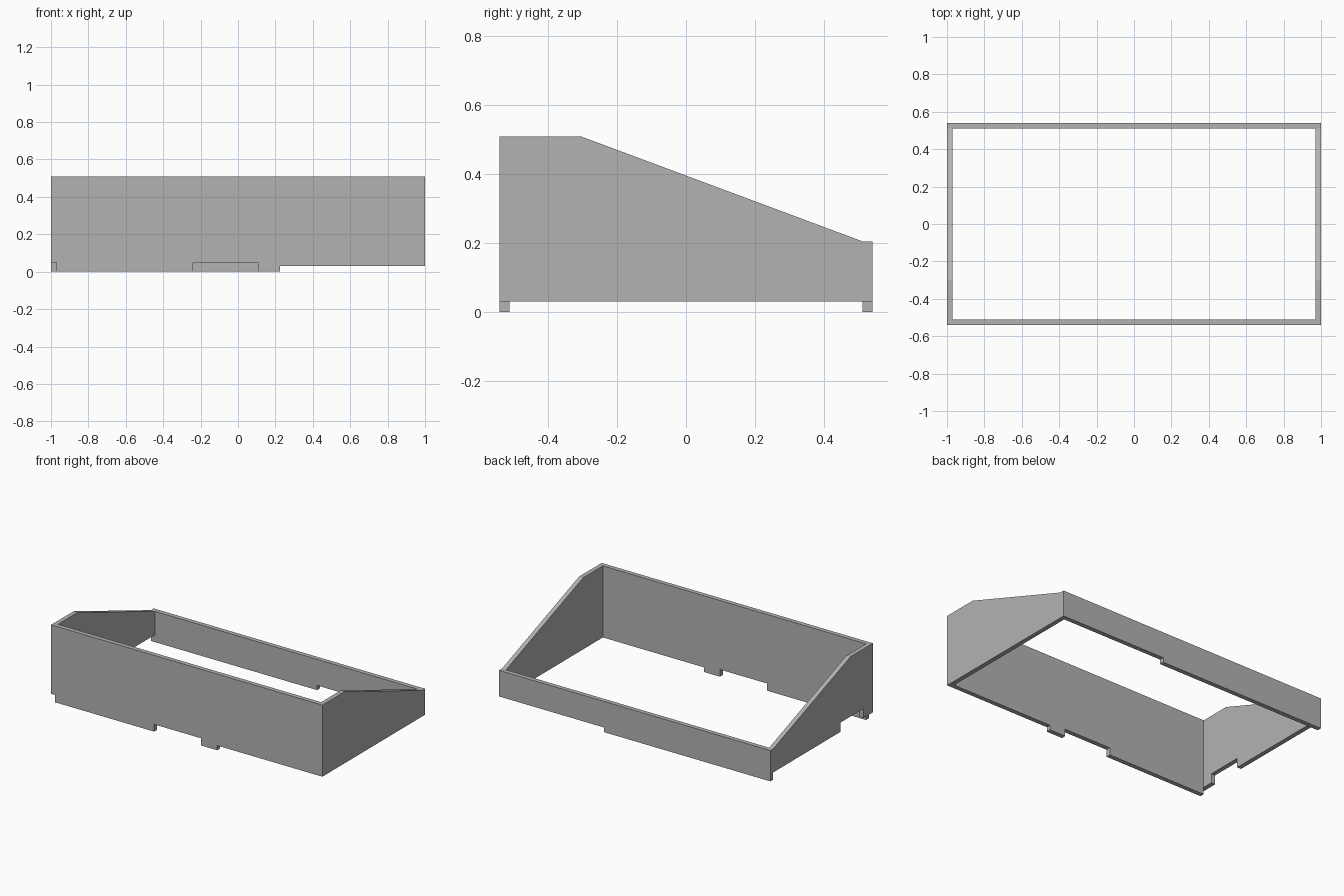
import bpy
import bmesh

cube = bpy.data.objects.get("Cube")
if cube:
    bpy.data.objects.remove(cube, do_unlink=True)

LENGTH, DEPTH, WALL = 1.0, 0.54, 0.03   # half length, half depth, wall thickness

grey = bpy.data.materials.new("plain_grey")
grey.use_nodes = True
colour = (0.45, 0.45, 0.45, 1.0)
grey.diffuse_color = colour
grey.node_tree.nodes["Principled BSDF"].inputs["Base Color"].default_value = colour


def prism(name, profile, x0, x1):
    """Extrude a (y, z) profile along x."""
    bm = bmesh.new()
    face = bm.faces.new([bm.verts.new((x0, y, z)) for y, z in profile])
    ext = bmesh.ops.extrude_face_region(bm, geom=[face])
    moved = [v for v in ext["geom"] if isinstance(v, bmesh.types.BMVert)]
    bmesh.ops.translate(bm, verts=moved, vec=(x1 - x0, 0, 0))
    bmesh.ops.recalc_face_normals(bm, faces=bm.faces)
    mesh = bpy.data.meshes.new(name)
    bm.to_mesh(mesh)
    bm.free()
    mesh.materials.append(grey)
    obj = bpy.data.objects.new(name, mesh)
    bpy.context.collection.objects.link(obj)
    return obj


def cut(target, name, x, y, z):
    """Subtract a box given by its x, y and z ranges."""
    box = [(y[0], z[0]), (y[1], z[0]), (y[1], z[1]), (y[0], z[1])]
    cutter = prism(name, box, *x)
    cutter.hide_render = True
    mod = target.modifiers.new(name, "BOOLEAN")
    mod.operation = "DIFFERENCE"
    mod.solver = "EXACT"
    mod.object = cutter
    bpy.context.view_layer.objects.active = target
    bpy.ops.object.modifier_apply(modifier=name)
    bpy.data.objects.remove(cutter, do_unlink=True)


# Wedge-shaped body with a tall front and low back
inner_x, inner_y = LENGTH - WALL, DEPTH - WALL
side_profile = [(-DEPTH, 0), (DEPTH, 0), (DEPTH, 0.205), (inner_y, 0.205),
                (-0.303, 0.508), (-DEPTH, 0.508)]
frame = prism("sloped_frame", side_profile, -LENGTH, LENGTH)

# Open middle, leaving four thin walls
cut(frame, "opening", (-inner_x, inner_x), (-inner_y, inner_y), (-1, 1))

# Raised lower edge around the +x end
cut(frame, "end_step", (0.225, 1.2), (-0.8, 0.8), (-0.2, 0.031))

# Raised lower edge and deeper notch of the -x wall
cut(frame, "side_step", (-1.2, -inner_x), (-0.8, inner_y), (-0.2, 0.048))
cut(frame, "side_notch", (-1.2, -0.9), (-0.44, -0.2), (-0.2, 0.11))

# Notch in the lower edge of the front wall
cut(frame, "front_notch", (-0.24, 0.107), (-0.8, -0.4), (-0.2, 0.048))
